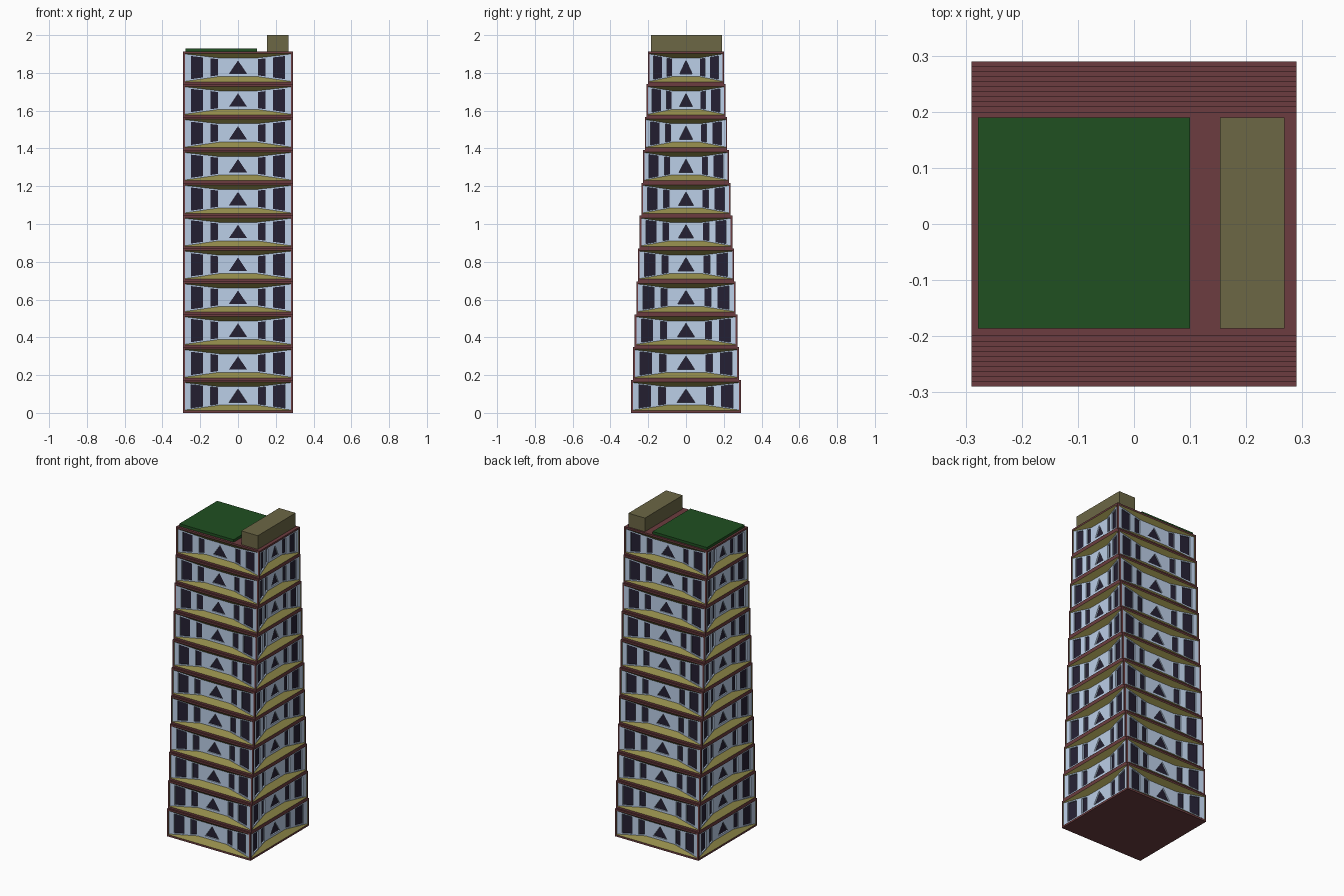
import bpy, bmesh
from mathutils import Matrix, Vector

if "Cube" in bpy.data.objects:
    bpy.data.objects.remove(bpy.data.objects["Cube"])

H = 0.29          # half width of the ground floor
STOREYS, STEP = 11, 0.174
TOP = STOREYS * STEP


def material(name, rgb):
    m = bpy.data.materials.new(name)
    m.diffuse_color = (*rgb, 1)
    m.use_nodes = True
    m.node_tree.nodes["Principled BSDF"].inputs["Base Color"].default_value = m.diffuse_color
    return m


BRICK = material("brick", (0.15, 0.046, 0.05))
WALL = material("pale_blue", (0.50, 0.62, 0.80))
OLIVE = material("olive", (0.29, 0.26, 0.07))
GLASS = material("dark_glass", (0.018, 0.014, 0.032))
GREEN = material("roof_green", (0.014, 0.08, 0.015))
KHAKI = material("khaki", (0.15, 0.135, 0.06))

parts = {"frame": [], "reveal": [], "wall": [], "window": []}


def add(part, pts, flip=False):
    """Polygon in (u, depth, z), repeated on all four sides."""
    clean = [p for i, p in enumerate(pts) if p != pts[i - 1]]
    if flip:
        clean.reverse()
    for k in range(4):
        rot = Matrix.Rotation(k * 1.5707963, 3, 'Z')
        parts[part].append([rot @ Vector((u, d - H, z)) for u, d, z in clean])


def opening(outer, hole, depth=0.008, flip=False):
    """Wall panel with a recessed window."""
    back = [(u, d + depth, z) for u, d, z in hole]
    n = len(outer)
    for i in range(n):
        j = (i + 1) % n
        add("wall", [outer[i], outer[j], hole[j], hole[i]], flip)
        if hole[i] != hole[j]:
            add("wall", [hole[i], hole[j], back[j], back[i]], flip)
    add("window", back, flip)


# Wall bends inwards from the corners (u=E) to a flat centre bay (u=C)
E, C = 0.28, 0.10
Z0, Z1 = 0.012, 0.163


def on_wall(s, u, top, margin=0.0):
    t = (E - u) / (E - C)
    z = Z1 - 0.003 - t * 0.021 - margin if top else Z0 + 0.003 + t * 0.026 + margin
    return (s * u, 0.004 + t * 0.028, z)


def strip(s, a, b, m=0.0):
    return [on_wall(s, a, False, m), on_wall(s, b, False, m),
            on_wall(s, b, True, m), on_wall(s, a, True, m)]


# Brick frame of one side
for a, b, c, d in ((-H, H, 0, Z0), (-H, H, Z1, STEP), (-H, -E, Z0, Z1), (E, H, Z0, Z1)):
    add("frame", [(a, 0, c), (b, 0, c), (b, 0, d), (a, 0, d)])

# Slanted bays with two windows each, and sloping reveals
for s in (-1, 1):
    f = s > 0
    opening(strip(s, E, 0.165), strip(s, 0.25, 0.185, 0.007), flip=f)
    opening(strip(s, 0.165, C), strip(s, 0.145, 0.107, 0.007), flip=f)
    for top, z in ((False, Z0), (True, Z1)):
        add("reveal", [(s * E, 0, z), (s * C, 0, z), on_wall(s, C, top),
                       on_wall(s, E, top)], f != top)
    add("reveal", [(s * E, 0, Z0), on_wall(s, E, False), on_wall(s, E, True),
                   (s * E, 0, Z1)], f)

# Centre bay with triangular window
for top, z in ((False, Z0), (True, Z1)):
    add("reveal", [(-C, 0, z), (C, 0, z), on_wall(1, C, top), on_wall(-1, C, top)], top)
dc = on_wall(1, C, True)[1]
bl, br, apex = (-0.048, dc, 0.055), (0.048, dc, 0.055), (0, dc, 0.126)
opening([on_wall(-1, C, False), on_wall(1, C, False), on_wall(1, C, True),
         (0, dc, on_wall(1, C, True)[2]), on_wall(-1, C, True)],
        [bl, br, br, apex, bl])

# Slab faces above and below each storey
sq = [(-H, -H), (H, -H), (H, H), (-H, H)]
parts["frame"].append([Vector((x, y, STEP)) for x, y in sq])
parts["frame"].append([Vector((x, y, 0)) for x, y in reversed(sq)])

# Stack the storeys, each a little shallower
mats = {"frame": BRICK, "reveal": OLIVE, "wall": WALL, "window": GLASS}
for part, polys in parts.items():
    bm = bmesh.new()
    for p in polys:
        bm.faces.new([bm.verts.new(v) for v in p])
    bmesh.ops.remove_doubles(bm, verts=bm.verts, dist=1e-5)
    me = bpy.data.meshes.new(part)
    bm.to_mesh(me)
    bm.free()
    me.materials.append(mats[part])
    for i in range(STOREYS):
        ob = bpy.data.objects.new(f"storey_{i + 1}_{part}", me)
        ob.location.z = i * STEP
        ob.scale.y = (H - 0.009 * i) / H
        bpy.context.collection.objects.link(ob)


def box(name, lo, hi, mat):
    bpy.ops.mesh.primitive_cube_add(size=1, location=[(a + b) / 2 for a, b in zip(lo, hi)])
    ob = bpy.context.object
    ob.name = name
    ob.scale = [b - a for a, b in zip(lo, hi)]
    ob.data.materials.append(mat)


# Roof garden and plant room
box("roof_garden", (-0.278, -0.186, TOP - 0.002), (0.10, 0.19, 1.93), GREEN)
box("roof_plant_room", (0.153, -0.186, TOP - 0.002), (0.268, 0.19, 2.0), KHAKI)
